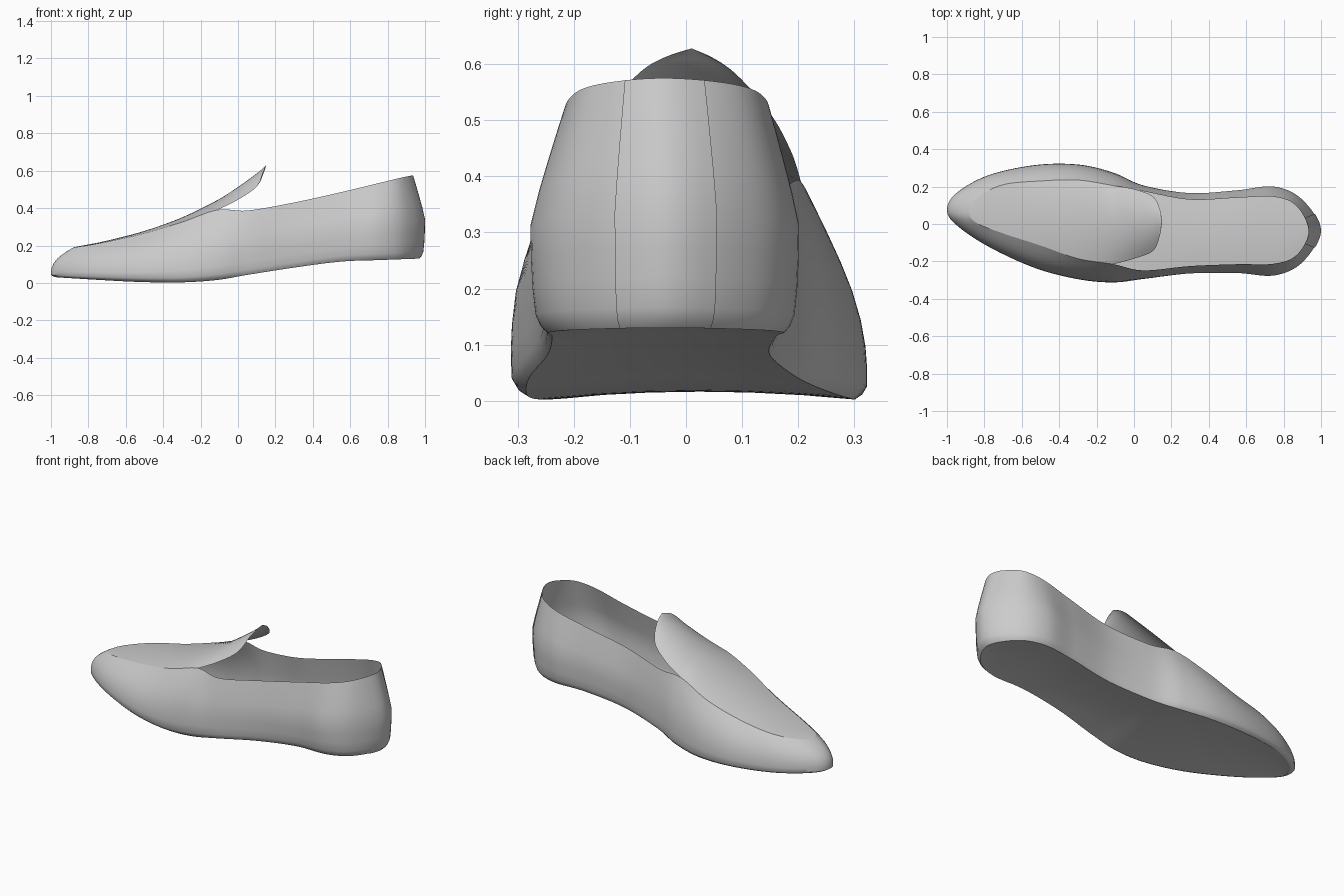
import bpy, math
from mathutils import Vector

if "Cube" in bpy.data.objects:
    bpy.data.objects.remove(bpy.data.objects["Cube"])

K = 8  # samples per control span


def spline(pts, closed=False):
    """Catmull-Rom samples through the control points."""
    p = [Vector(q) for q in pts]
    n = len(p)
    get = (lambda i: p[i % n]) if closed else (lambda i: p[max(0, min(n - 1, i))])
    out = []
    for i in range(n if closed else n - 1):
        a, b, c, d = (get(i + k) for k in (-1, 0, 1, 2))
        for j in range(K):
            t = j / K
            out.append(0.5 * (2 * b + (c - a) * t + (2 * a - 5 * b + 4 * c - d) * t * t
                              + (3 * b - a - 3 * c + d) * t ** 3))
    if not closed:
        out.append(p[-1].copy())
    return out


def grid_object(name, rows, wrap=False):
    """Smooth mesh lofted through equally long rows of points."""
    n = len(rows[0])
    verts = [v for r in rows for v in r]
    faces = [(r * n + i, r * n + (i + 1) % n, (r + 1) * n + (i + 1) % n, (r + 1) * n + i)
             for r in range(len(rows) - 1) for i in range(n if wrap else n - 1)]
    me = bpy.data.meshes.new(name)
    me.from_pydata(verts, [], faces)
    ob = bpy.data.objects.new(name, me)
    bpy.context.collection.objects.link(ob)
    bpy.ops.object.select_all(action='DESELECT')
    ob.select_set(True)
    bpy.context.view_layer.objects.active = ob
    bpy.ops.object.mode_set(mode='EDIT')
    bpy.ops.mesh.select_all(action='SELECT')
    bpy.ops.mesh.remove_doubles(threshold=0.0002)
    bpy.ops.object.mode_set(mode='OBJECT')
    bpy.ops.object.shade_smooth_by_angle(angle=math.radians(45))
    return ob


# Widest outline (z = sole height): toe tip, round the +y side to the heel, back along -y
outer = spline([
    (-1, .075, .03), (-.95, .165, .027), (-.78, .26, .017), (-.53, .315, .005),
    (-.3, .318, .003), (-.11, .275, .016), (.05, .207, .043), (.3, .166, .082),
    (.55, .18, .114), (.75, .2, .122), (.9, .13, .127), (.996, -.035, .13),
    (.9, -.205, .127), (.75, -.275, .122), (.55, -.262, .114), (.3, -.265, .082),
    (.05, -.295, .043), (-.11, -.313, .016), (-.3, -.295, .003), (-.53, -.235, .005),
    (-.78, -.12, .017), (-.95, -.005, .027)], True)

# Top outline: vamp seam in front, foot opening behind
rim = spline([
    (-.88, .06, .19), (-.84, .14, .195), (-.7, .21, .22), (-.5, .23, .26),
    (-.3, .235, .32), (-.11, .205, .39), (.05, .175, .387), (.3, .13, .43),
    (.55, .14, .485), (.75, .145, .533), (.87, .095, .562), (.933, -.04, .575),
    (.87, -.165, .562), (.75, -.212, .533), (.55, -.215, .485), (.3, -.225, .43),
    (.05, -.248, .387), (-.11, -.215, .39), (-.3, -.185, .325), (-.5, -.115, .265),
    (-.7, -.05, .22), (-.84, .005, .195)], True)
N = len(rim)

# Wall profile: (height, inset at toe, inset at heel)
profile = [(0, .25, .5), (.03, .1, .3), (.08, 0, .15), (.2, 0, .06), (.32, .03, .02),
           (.47, .12, 0), (.62, .28, .24), (.75, .48, .49), (.88, .73, .75), (1, 1, 1)]


def wall_point(i, h, toe, heel):
    o, r = outer[i % N], rim[i % N]
    t = max(0, min(1, (o.x + .3) / .8))
    w = t * t * (3 - 2 * t)
    q = o.lerp(r, toe * (1 - w) + heel * w)
    q.z = o.z + (r.z - o.z) * h
    return q


# Side wall
wall = [[wall_point(i, *p) for i in range(N)] for p in profile]
grid_object("side_wall", wall, wrap=True)

# Sole, slightly arched across its width
bottom = wall[0]
rows = []
for i in range(N // 2 + 1):
    a, b = bottom[i], bottom[-i % N]
    width = min(1, (a - b).length / .4)
    rows.append([a.lerp(b, t / 6) + Vector((0, 0, .014 * width * (1 - (t / 3 - 1) ** 2)))
                 for t in range(7)])
grid_object("sole", rows)

# Heel strip lying just outside the wall
pivot = Vector((.7, -.04, 0))
strip = []
for p in profile:
    row = []
    for i in range(11 * K - 4, 11 * K + 5):
        q = wall_point(i, *p)
        d = (q - pivot) * Vector((1, 1, 0)).length / math.sqrt(2)
        q.x += d.x * .014
        q.y += d.y * .014
        row.append(q)
    strip.append(row)
grid_object("heel_strip", strip)

# Vamp and tongue: crowned sections between the two seam edges
left = rim[:5 * K] + spline([(-.11, .205, .39), (0, .187, .445), (.1, .148, .515),
                             (.138, .08, .59), (.15, .01, .628)])
right = [rim[-i % N] for i in range(5 * K)] + spline(
    [(-.11, -.215, .39), (0, -.185, .445), (.1, -.145, .515),
     (.136, -.07, .595), (.15, .01, .628)])
crown = spline([(-.88, .06, .19), (-.83, .07, .2), (-.7, .085, .226), (-.5, .06, .278),
                (-.3, .03, .35), (-.11, .005, .443), (0, .005, .513), (.1, .01, .585),
                (.138, .01, .617), (.15, .01, .628)])
rows = []
for a, b, c in zip(left, right, crown):
    rise = c - (a + b) / 2
    rows.append([a.lerp(b, t / 14) + rise * (1 - (t / 7 - 1) ** 2) for t in range(15)])
grid_object("vamp_and_tongue", rows)
